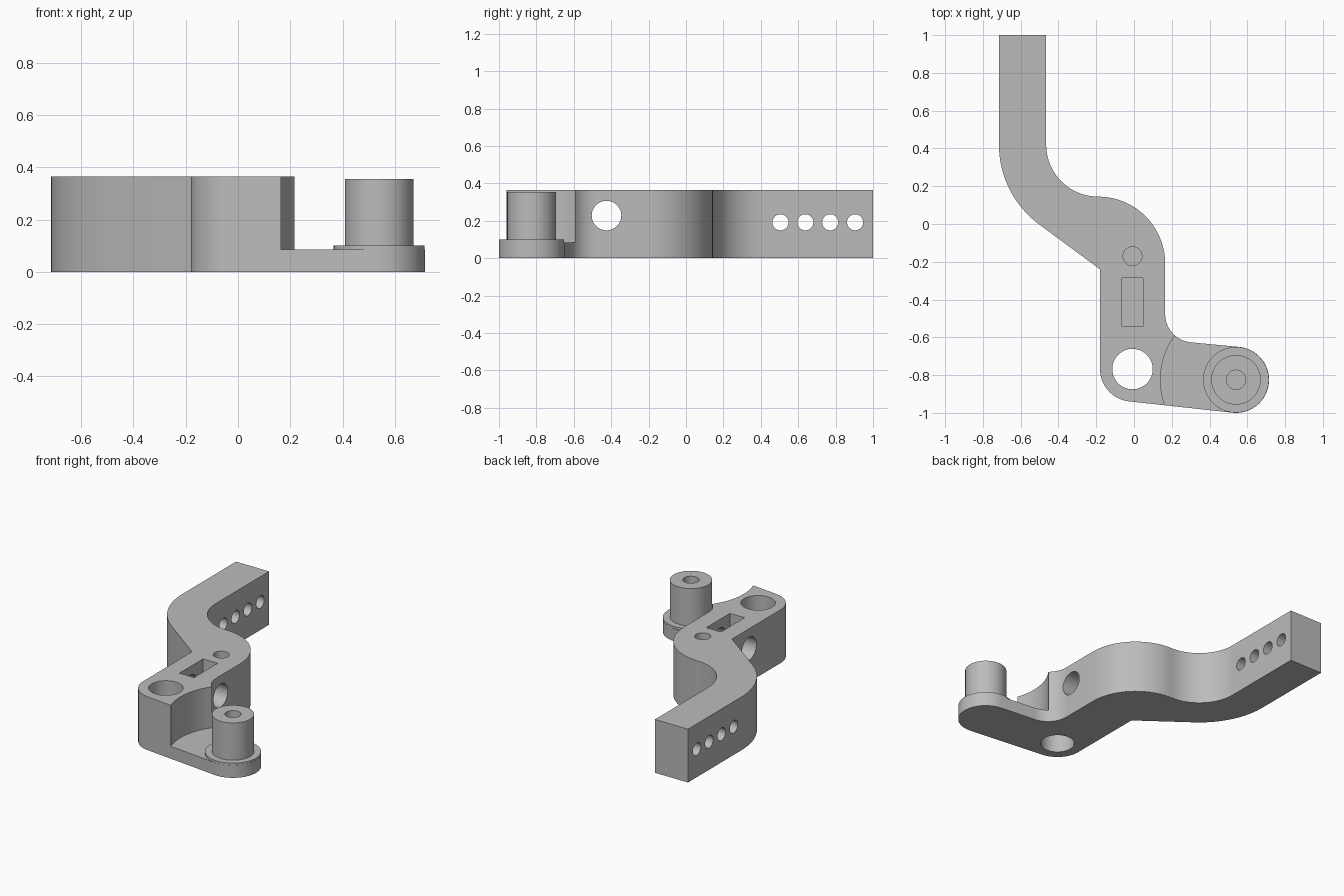
import bpy, bmesh
from math import radians, cos, sin, pi
from mathutils import Matrix, Vector

cube = bpy.data.objects.get("Cube")
if cube:
    bpy.data.objects.remove(cube, do_unlink=True)

HEIGHT = 0.365
POST = (0.54, -0.825)
PIVOT = (-0.008, -0.768)

steel = bpy.data.materials.new("plain grey")
steel.use_nodes = True
GREY = (0.5, 0.5, 0.5, 1)
steel.diffuse_color = GREY
steel.node_tree.nodes["Principled BSDF"].inputs["Base Color"].default_value = GREY


def finish(name, bm):
    bmesh.ops.recalc_face_normals(bm, faces=bm.faces)
    mesh = bpy.data.meshes.new(name)
    bm.to_mesh(mesh)
    bm.free()
    mesh.materials.append(steel)
    ob = bpy.data.objects.new(name, mesh)
    bpy.context.collection.objects.link(ob)
    return ob


def arc(centre, r, start, end, n=20):
    angles = [radians(start + (end - start) * i / n) for i in range(n + 1)]
    return [(centre[0] + r * cos(a), centre[1] + r * sin(a)) for a in angles]


def cylinder(name, centre, r, depth, axis="Z", segments=48):
    bm = bmesh.new()
    turn = Matrix.Rotation(pi / 2, 4, "Y") if axis == "X" else Matrix()
    bmesh.ops.create_cone(bm, cap_ends=True, segments=segments, radius1=r, radius2=r,
                          depth=depth, matrix=Matrix.Translation(centre) @ turn)
    return finish(name, bm)


def box(name, low, high):
    bm = bmesh.new()
    low, high = Vector(low), Vector(high)
    bmesh.ops.create_cube(bm, size=1, matrix=Matrix.Translation((low + high) / 2)
                          @ Matrix.Diagonal((*(high - low), 1)))
    return finish(name, bm)


def smooth(ob):
    bpy.ops.object.select_all(action="DESELECT")
    ob.select_set(True)
    bpy.context.view_layer.objects.active = ob
    bpy.ops.object.shade_smooth_by_angle(angle=radians(30))


# Lever body: cranked outline extruded upward
bend = (-0.19, 0.42)
outline = [(-0.715, 1), (-0.465, 1)]
outline += arc(bend, 0.275, 180, 270)
outline += arc((-0.19, -0.21), 0.355, 90, 0)[1:]
outline += arc((0.315, -0.477), 0.15, 180, 264.5)
outline += arc(POST, 0.175, 84.5, -95.5, 32)
outline += arc(PIVOT, 0.172, 264.5, 180)
outline += [(-0.18, -0.24)]
outline += arc(bend, 0.525, 233, 180)
bm = bmesh.new()
face = bm.faces.new([bm.verts.new((x, y, 0)) for x, y in outline])
top = bmesh.ops.extrude_face_region(bm, geom=[face])["geom"]
bmesh.ops.translate(bm, vec=(0, 0, HEIGHT),
                    verts=[v for v in top if isinstance(v, bmesh.types.BMVert)])
body = finish("lever_body", bm)

# Cutters: foot step, pivot bore, pin hole, slot, cross bore and row of arm holes
cutters = [
    cylinder("step_cutter", (*POST, 0.335), 0.4, 0.5, segments=96),
    cylinder("pivot_cutter", (*PIVOT, 0.2), 0.107, 1),
    cylinder("pin_cutter", (-0.008, -0.17, 0.3), 0.05, 0.4),
    box("slot_cutter", (-0.064, -0.542, 0.1), (0.047, -0.287, 0.5)),
    cylinder("cross_cutter", (0, -0.425, 0.228), 0.079, 1, "X"),
]
for i in range(4):
    cutters.append(cylinder("arm_hole_cutter", (-0.59, 0.505 + 0.133 * i, 0.192),
                            0.043, 0.6, "X", 32))
bpy.context.view_layer.objects.active = body
for c in cutters:
    mod = body.modifiers.new("cut", "BOOLEAN")
    mod.operation = "DIFFERENCE"
    mod.solver = "EXACT"
    mod.object = c
    bpy.ops.object.modifier_apply(modifier=mod.name)
    bpy.data.objects.remove(c, do_unlink=True)
smooth(body)

# Post with collar and blind hole, turned from a profile
profile = [(0, 0.06), (0.174, 0.06), (0.174, 0.1), (0.131, 0.1),
           (0.131, 0.355), (0.051, 0.355), (0.051, 0.12), (0, 0.12)]
bm = bmesh.new()
verts = [bm.verts.new((r, 0, z)) for r, z in profile]
edges = [bm.edges.new(pair) for pair in zip(verts, verts[1:])]
bmesh.ops.spin(bm, geom=verts + edges, axis=(0, 0, 1), cent=(0, 0, 0),
               angle=2 * pi, steps=64, use_merge=True)
bmesh.ops.remove_doubles(bm, verts=bm.verts, dist=0.0001)
bmesh.ops.translate(bm, verts=bm.verts, vec=(*POST, 0))
smooth(finish("post", bm))
